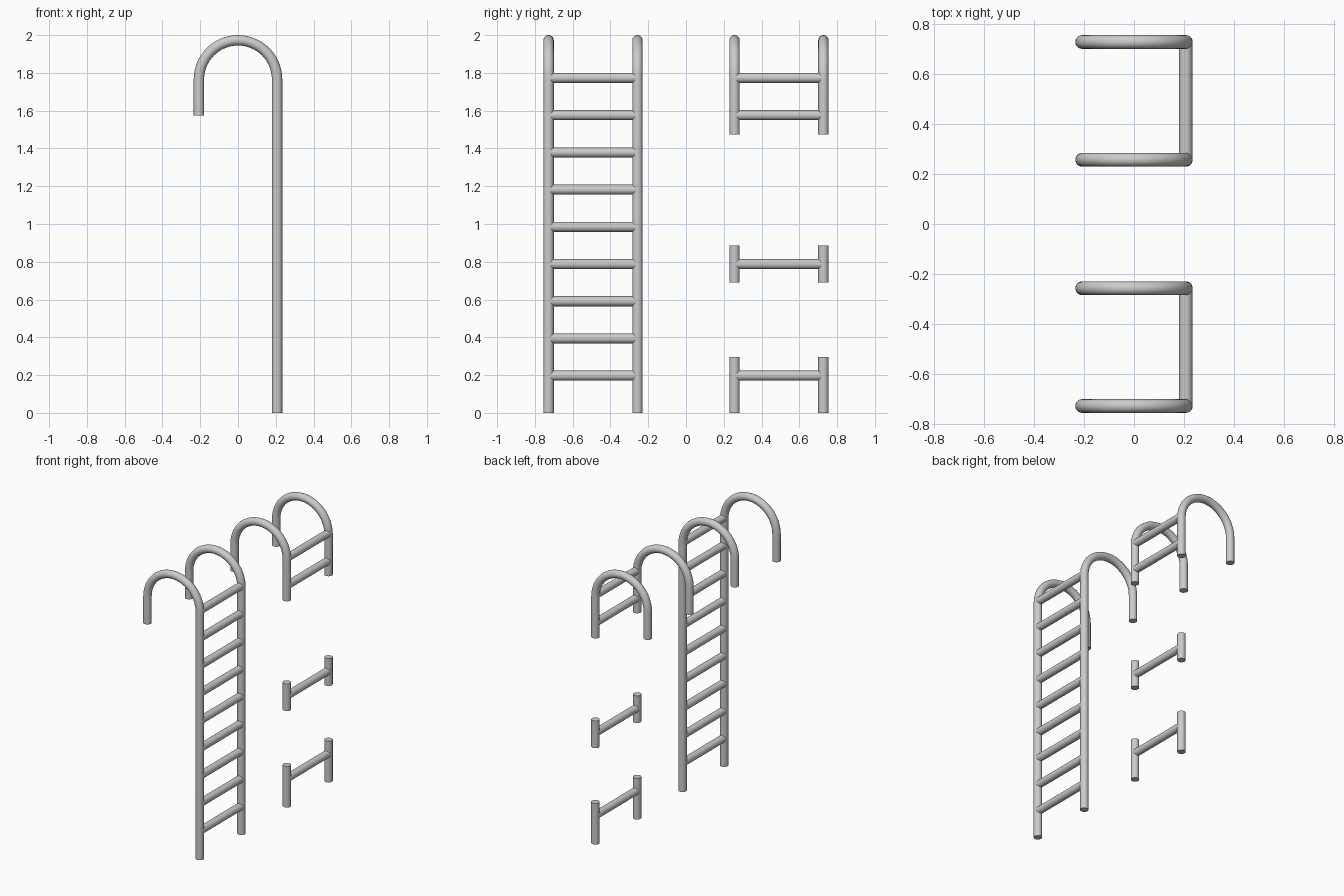
import bpy, bmesh
from math import pi, sin, cos, radians
from mathutils import Vector

if "Cube" in bpy.data.objects:
    bpy.data.objects.remove(bpy.data.objects["Cube"], do_unlink=True)

TUBE = 0.0275        # rail tube radius
RUNG = 0.0265        # rung radius
SIDES = 20
ARC = 0.207          # handle bend radius, also the rail offset in x
BEND_Z = 2 - TUBE - ARC
HOOK_Z = 1.575
RAIL_Y = (0.257, 0.7275)
RUNG_Z = [0.197 * i for i in range(1, 10)]

metal = bpy.data.materials.new("grey_metal")
metal.use_nodes = True
metal.diffuse_color = (0.6, 0.6, 0.6, 1)
metal.node_tree.nodes["Principled BSDF"].inputs["Base Color"].default_value = (0.6, 0.6, 0.6, 1)


def tube(name, path, radius):
    """Sweep a round, capped section along a path that lies in one plane."""
    path = [Vector(p) for p in path]
    ends = path[-1] - path[0]
    side = Vector((1, 0, 0)) if abs(ends.y) > 0.01 else Vector((0, 1, 0))
    bm = bmesh.new()
    rings = []
    for i, p in enumerate(path):
        along = (path[min(i + 1, len(path) - 1)] - path[max(i - 1, 0)]).normalized()
        out = along.cross(side)
        rings.append([bm.verts.new(p + radius * (cos(a) * side + sin(a) * out))
                      for a in (2 * pi * k / SIDES for k in range(SIDES))])
    for a, b in zip(rings, rings[1:]):
        for k in range(SIDES):
            n = (k + 1) % SIDES
            bm.faces.new((a[k], a[n], b[n], b[k]))
    bm.faces.new(rings[0])
    bm.faces.new(rings[-1])
    bmesh.ops.recalc_face_normals(bm, faces=bm.faces)
    mesh = bpy.data.meshes.new(name)
    bm.to_mesh(mesh)
    bm.free()
    mesh.materials.append(metal)
    obj = bpy.data.objects.new(name, mesh)
    bpy.context.collection.objects.link(obj)
    bpy.ops.object.select_all(action='DESELECT')
    bpy.context.view_layer.objects.active = obj
    obj.select_set(True)
    bpy.ops.object.shade_smooth_by_angle(angle=radians(40))
    return obj


def hooked_rail(name, y, bottom):
    """Upright rail that bends over into a short downward hook."""
    steps = 28
    bend = [(ARC * cos(pi * i / steps), y, BEND_Z + ARC * sin(pi * i / steps))
            for i in range(steps + 1)]
    tube(name, [(ARC, y, bottom)] + bend + [(-ARC, y, HOOK_Z)], TUBE)


def rung(name, side, z):
    tube(name, [(ARC, side * y, z) for y in RAIL_Y], RUNG)


# Full ladder at the front
for label, y in zip(("inner", "outer"), RAIL_Y):
    hooked_rail(f"ladder_{label}_rail", -y, 0)
for i, z in enumerate(RUNG_Z):
    rung(f"ladder_rung_{i + 1}", -1, z)

# Separate top section at the back
for label, y in zip(("inner", "outer"), RAIL_Y):
    hooked_rail(f"top_section_{label}_rail", y, 1.475)
for i, z in enumerate(RUNG_Z[-2:]):
    rung(f"top_section_rung_{i + 1}", 1, z)

# Separate middle and bottom sections at the back
for part, low, high, z in (("middle", 0.69, 0.885, RUNG_Z[3]),
                           ("bottom", 0, 0.295, RUNG_Z[0])):
    for label, y in zip(("inner", "outer"), RAIL_Y):
        tube(f"{part}_section_{label}_post", [(ARC, y, low), (ARC, y, high)], TUBE)
    rung(f"{part}_section_rung", 1, z)
